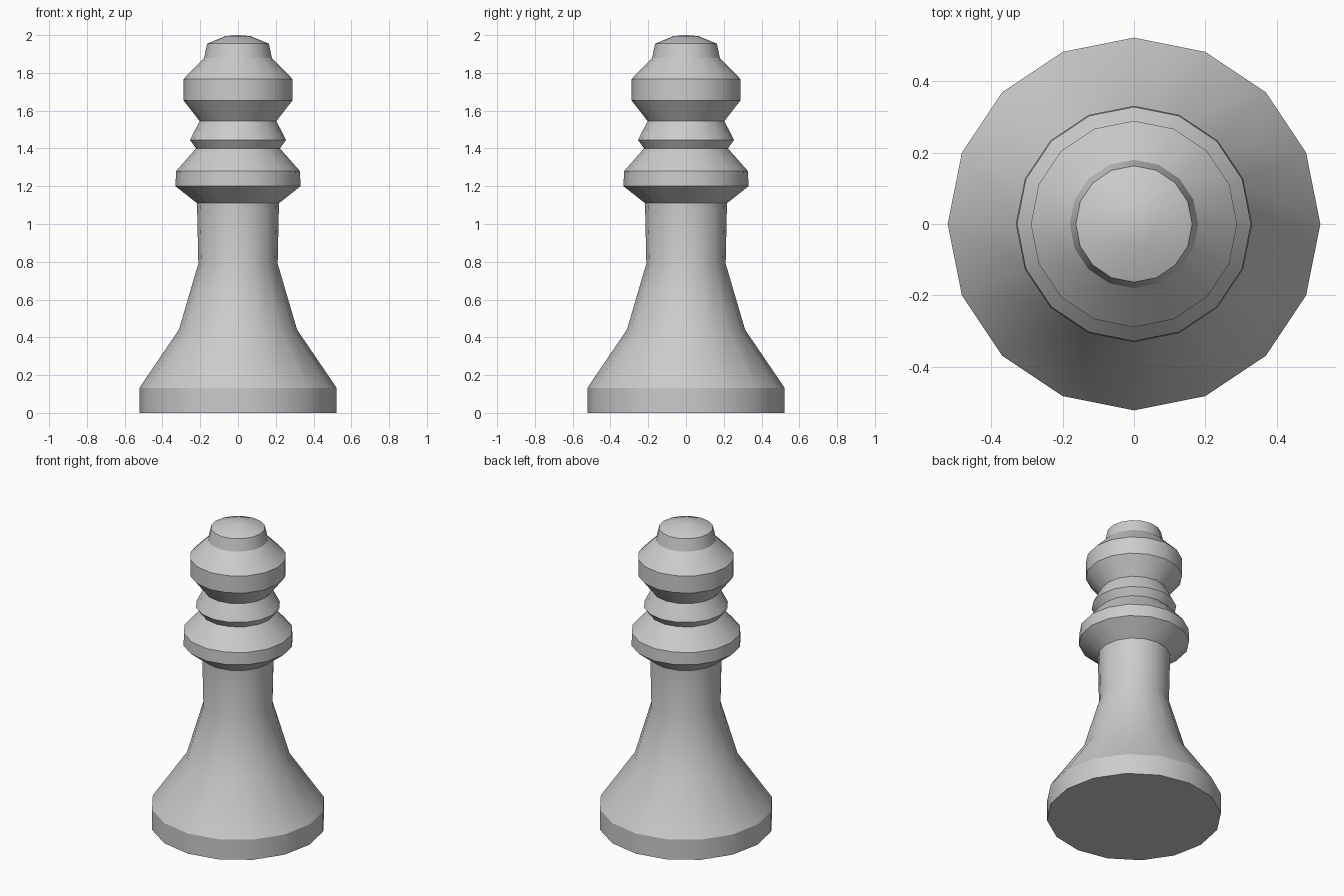
import bpy, bmesh
from math import radians, sin, cos, pi

if "Cube" in bpy.data.objects:
    bpy.data.objects.remove(bpy.data.objects["Cube"])

SIDES = 16

# Half-silhouette (radius, height) from base to crown
profile = [
    (0.522, 0.0), (0.522, 0.133),                    # foot
    (0.313, 0.44), (0.21, 0.79), (0.217, 1.11),      # flared stem
    (0.331, 1.20), (0.328, 1.28), (0.222, 1.40),     # lower collar
    (0.254, 1.445), (0.203, 1.545),                  # upper collar
    (0.289, 1.655), (0.289, 1.767), (0.18, 1.878),   # head
    (0.163, 1.955), (0.065, 1.995),                  # cap
]


def lathe(name, points, tip_z):
    bm = bmesh.new()
    rings = [[bm.verts.new((r * cos(2 * pi * i / SIDES), r * sin(2 * pi * i / SIDES), z))
              for i in range(SIDES)] for r, z in points]
    for low, high in zip(rings, rings[1:]):
        for i in range(SIDES):
            j = (i + 1) % SIDES
            bm.faces.new((low[i], low[j], high[j], high[i]))
    # flat underside and shallow pointed top
    bm.faces.new(rings[0][::-1])
    tip = bm.verts.new((0, 0, tip_z))
    for i in range(SIDES):
        bm.faces.new((rings[-1][i], rings[-1][(i + 1) % SIDES], tip))
    mesh = bpy.data.meshes.new(name)
    bm.to_mesh(mesh)
    bm.free()
    obj = bpy.data.objects.new(name, mesh)
    bpy.context.collection.objects.link(obj)
    return obj


# Turned game piece
piece = lathe("turned_chess_piece", profile, 2.0)
bpy.context.view_layer.objects.active = piece
piece.select_set(True)
bpy.ops.object.shade_smooth_by_angle(angle=radians(30))
